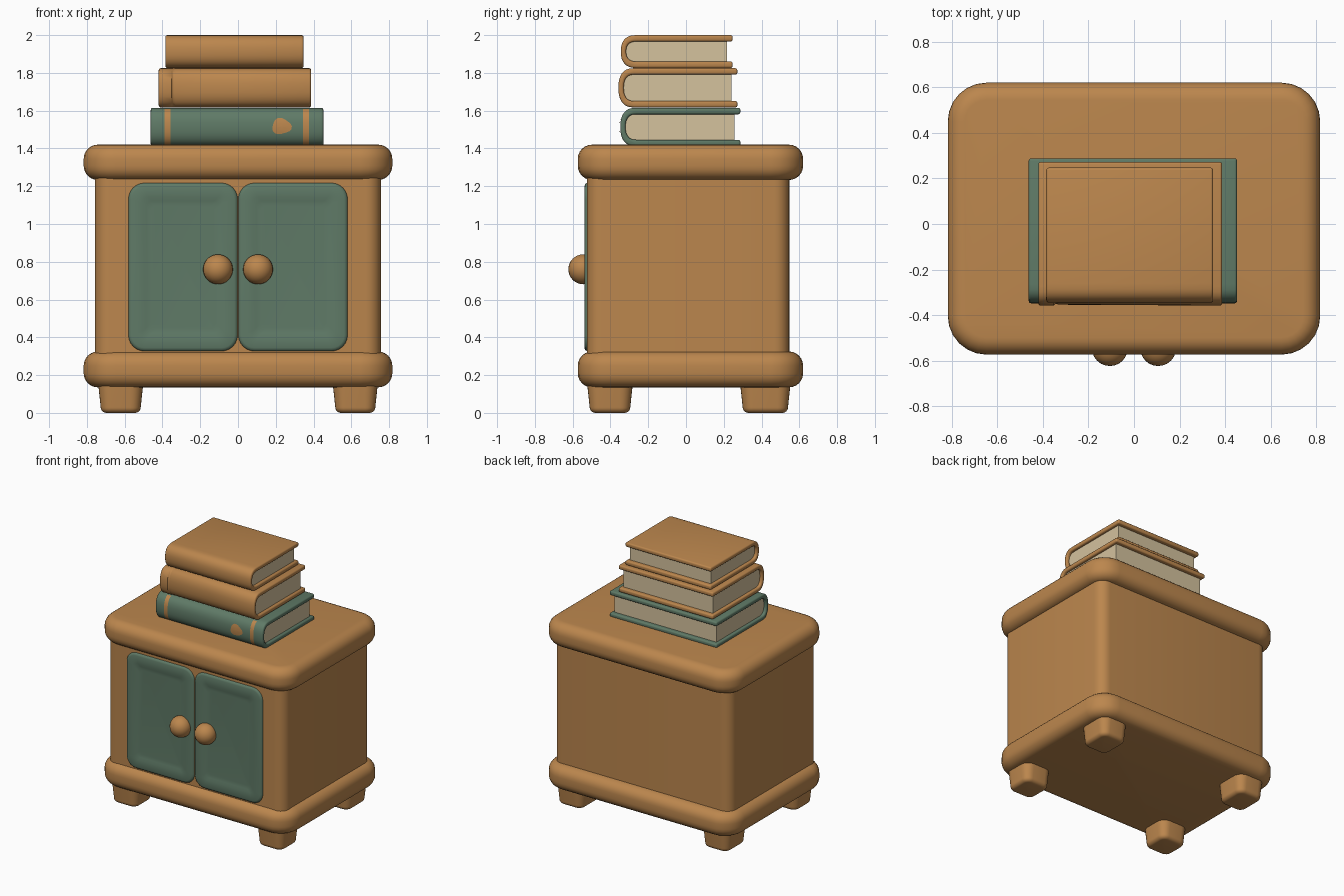
import bpy
import bmesh
import math
from mathutils import Matrix

cube = bpy.data.objects.get("Cube")
if cube:
    bpy.data.objects.remove(cube, do_unlink=True)


def material(name, rgb):
    m = bpy.data.materials.new(name)
    m.use_nodes = True
    m.diffuse_color = (*rgb, 1)
    m.node_tree.nodes["Principled BSDF"].inputs["Base Color"].default_value = (*rgb, 1)
    return m


WOOD = material("warm wood", (0.50, 0.24, 0.075))
GREEN = material("sage green", (0.115, 0.195, 0.135))
PAPER = material("cream paper", (0.66, 0.54, 0.34))


def finish(name, bm, *mats, angle=40):
    bmesh.ops.recalc_face_normals(bm, faces=bm.faces)
    mesh = bpy.data.meshes.new(name)
    bm.to_mesh(mesh)
    bm.free()
    for m in mats:
        mesh.materials.append(m)
    obj = bpy.data.objects.new(name, mesh)
    bpy.context.collection.objects.link(obj)
    bpy.ops.object.select_all(action='DESELECT')
    obj.select_set(True)
    bpy.context.view_layer.objects.active = obj
    bpy.ops.object.shade_smooth_by_angle(angle=math.radians(angle))
    return obj


def loft(rings):
    """Skin a row of equal closed loops and cap both ends."""
    bm = bmesh.new()
    loops = [[bm.verts.new(p) for p in ring] for ring in rings]
    for a, b in zip(loops, loops[1:]):
        for i in range(len(a)):
            j = (i + 1) % len(a)
            bm.faces.new((a[i], a[j], b[j], b[i]))
    bm.faces.new(loops[0][::-1])
    bm.faces.new(loops[-1])
    return bm


def rounded_rect(hx, hy, r, z, n=6):
    pts = []
    for k, (sx, sy) in enumerate([(1, 1), (-1, 1), (-1, -1), (1, -1)]):
        for i in range(n + 1):
            a = math.pi / 2 * (k + i / n)
            pts.append((sx * (hx - r) + r * math.cos(a),
                        sy * (hy - r) + r * math.sin(a), z))
    return pts


def soft_box(x, y, z, corner, top=0.0, bottom=0.0, taper=0.0, steps=6):
    """Box over three (low, high) ranges with round corners and edges."""
    hx, hy = (x[1] - x[0]) / 2, (y[1] - y[0]) / 2
    profile = []
    for i in range(steps + 1):
        a = math.pi / 2 * i / steps
        profile.append((bottom * (1 - math.sin(a)) + taper, z[0] + bottom * (1 - math.cos(a))))
    for i in range(steps + 1):
        a = math.pi / 2 * i / steps
        profile.append((top * (1 - math.cos(a)), z[1] - top * (1 - math.sin(a))))
    bm = loft([rounded_rect(hx - d, hy - d, max(corner - d, 0.004), h) for d, h in profile])
    bmesh.ops.remove_doubles(bm, verts=bm.verts, dist=1e-5)
    bmesh.ops.translate(bm, verts=bm.verts, vec=((x[0] + x[1]) / 2, (y[0] + y[1]) / 2, 0))
    return bm


# Cabinet: body and two thick rounded slabs
finish("cabinet_body", soft_box((-0.757, 0.757), (-0.525, 0.547), (0.28, 1.28), 0.08), WOOD)
for name, z in (("base_slab", (0.135, 0.325)), ("top_slab", (1.233, 1.42))):
    finish(name, soft_box((-0.817, 0.817), (-0.573, 0.62), z, 0.17, 0.075, 0.075), WOOD)

# Tapered feet
for side, sx in (("right", -1), ("left", 1)):
    for end, y in (("front", (-0.525, -0.28)), ("back", (0.285, 0.555))):
        x = sorted((sx * 0.5, sx * 0.742))
        finish(f"{end}_{side}_foot", soft_box(x, y, (0, 0.17), 0.07, 0, 0.03, 0.015), WOOD)

# Doors with a shallow sunken panel, and round knobs
for side, sx in (("right", -1), ("left", 1)):
    hx, hz = 0.289, 0.445
    levels = [(0, 0), (0, 0.022), (0.006, 0.031), (0.018, 0.035),
              (0.075, 0.035), (0.095, 0.029), (0.12, 0.027)]
    bm = loft([rounded_rect(hx - d, hz - d, max(0.085 - d, 0.03), h) for d, h in levels])
    place = Matrix.Translation((sx * 0.291, -0.503, 0.772)) @ Matrix.Rotation(math.pi / 2, 4, 'X')
    bmesh.ops.transform(bm, matrix=place, verts=bm.verts)
    finish(f"{side}_door", bm, GREEN, angle=60)

    bm = bmesh.new()
    bmesh.ops.create_uvsphere(bm, u_segments=24, v_segments=16, radius=0.079)
    bmesh.ops.translate(bm, verts=bm.verts, vec=(sx * 0.106, -0.544, 0.76))
    finish(f"{side}_knob", bm, WOOD)


def spine_arc(y0, depth, zc, half, n=16):
    """Blunt rounded curve from the top edge round the front to the bottom."""
    arc = []
    for i in range(n + 1):
        a = math.pi * (0.5 - i / n)
        s, c = math.sin(a), max(math.cos(a), 0)
        arc.append((y0 - depth * c ** 0.75, zc + half * math.copysign(abs(s) ** 0.85, s)))
    return arc


def book(name, x, y, z, mat, stations=(), bands=()):
    """C-shaped cover along x, around a block of pages.

    stations are (x, dent) slices; bands are x ranges painted on the spine."""
    zc, half, board, depth = sum(z) / 2, (z[1] - z[0]) / 2, 0.034, 0.085
    y0 = y[0] + depth
    outer = spine_arc(y0, depth, zc, half)
    inner = spine_arc(y0, depth - 0.028, zc, half - board)
    section = [(y[1], zc + half)] + outer + [(y[1], zc - half), (y[1], zc - half + board)]
    section += inner[::-1] + [(y[1], zc + half - board)]
    slices = [(x[0], 0), *stations, (x[1], 0)]
    bm = loft([[(sx, py + (dent if py < y0 - 0.01 else 0), pz) for py, pz in section]
               for sx, dent in slices])
    bmesh.ops.recalc_face_normals(bm, faces=bm.faces)
    sharp = [e for e in bm.edges if e.calc_face_angle(0) > 1.2]
    bmesh.ops.bevel(bm, geom=sharp, offset=0.011, segments=3, profile=0.5, affect='EDGES')
    for f in bm.faces:
        c = f.calc_center_median()
        if c.y < y0 - 0.4 * depth and any(a < c.x < b for a, b in bands):
            f.material_index = 1
    finish(name + "_cover", bm, mat, WOOD, angle=50)

    block = [(y[1] - 0.03, zc + half - board + 0.002)] + inner
    block += [(y[1] - 0.03, zc - half + board - 0.002)]
    bm = loft([[(sx, py, pz) for py, pz in block] for sx in (x[0] + 0.022, x[1] - 0.022)])
    finish(name + "_pages", bm, PAPER)
    return outer


# Stack of three books, spines to the front
band_a, band_b = (-0.388, -0.357), (0.345, 0.375)
spine = book("bottom_book", (-0.462, 0.452), (-0.348, 0.288), (1.412, 1.615), GREEN,
             [(sx, 0) for sx in band_a + band_b], [band_a, band_b])
book("middle_book", (-0.42, 0.387), (-0.358, 0.272), (1.617, 1.825), WOOD,
     [(-0.352, 0), (-0.342, 0.012), (-0.332, 0.004)])
book("top_book", (-0.385, 0.347), (-0.345, 0.247), (1.826, 2.0), WOOD)


def spine_y(z):
    for (ya, za), (yb, zb) in zip(spine, spine[1:]):
        if zb <= z <= za:
            return ya + (yb - ya) * (za - z) / (za - zb)
    return spine[0][0]


# Small blob emblem hugging the bottom book's spine
bm = bmesh.new()
count, rings = 20, []
for scale in (0.02, 0.35, 0.7, 1):
    ring = []
    for i in range(count):
        a = 2 * math.pi * i / count
        r = scale * (0.047 + 0.005 * math.cos(3 * a + 0.6))
        ez = 1.517 + 0.9 * r * math.sin(a)
        ring.append(bm.verts.new((0.23 + 1.08 * r * math.cos(a), spine_y(ez) - 0.004, ez)))
    rings.append(ring)
bm.faces.new(rings[0])
for a, b in zip(rings, rings[1:]):
    for i in range(count):
        j = (i + 1) % count
        bm.faces.new((a[i], a[j], b[j], b[i]))
emblem = finish("spine_emblem", bm, WOOD)
if emblem.data.polygons[0].normal.y > 0:
    emblem.data.flip_normals()
